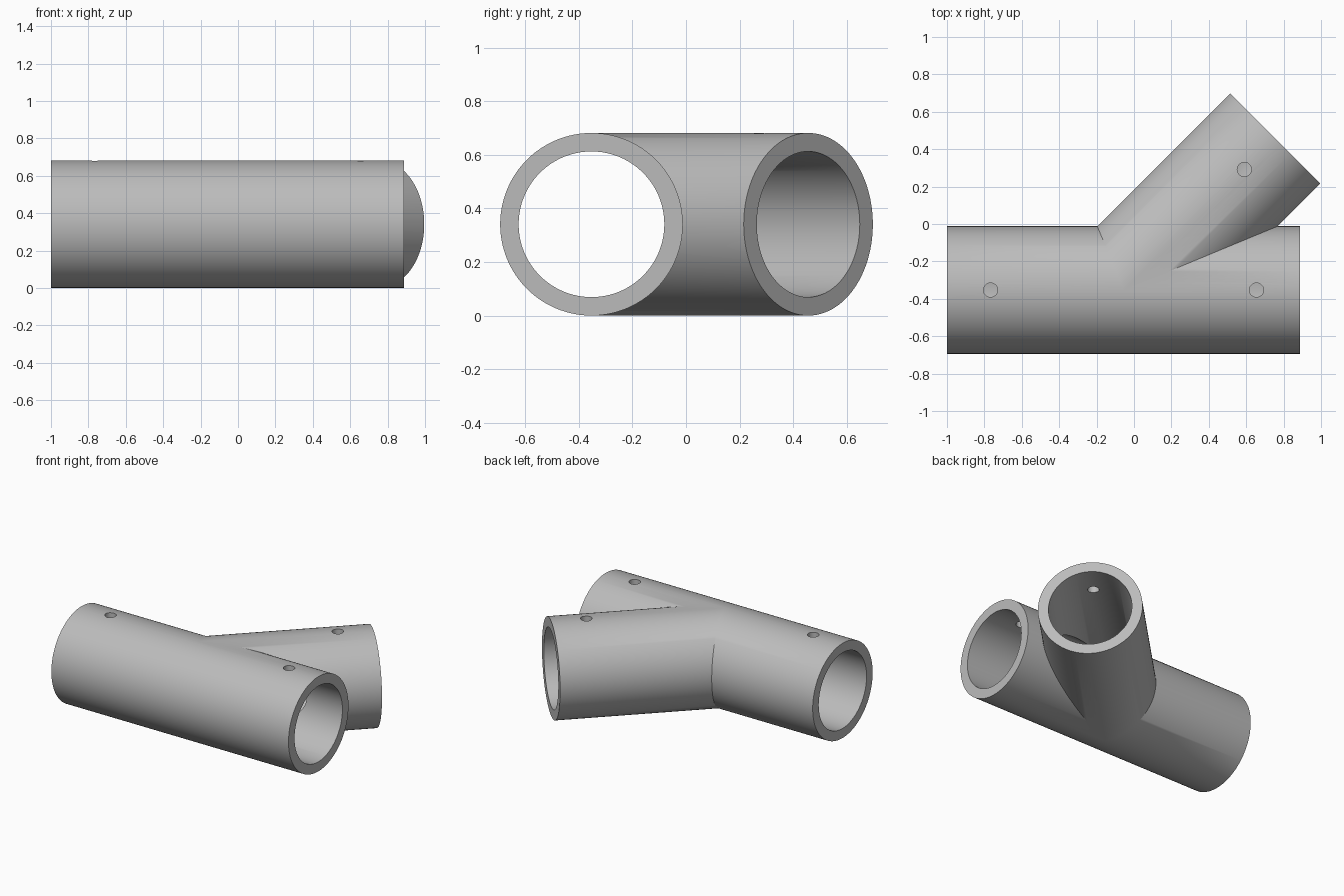
import bpy
import math
from mathutils import Vector

if "Cube" in bpy.data.objects:
    bpy.data.objects.remove(bpy.data.objects["Cube"], do_unlink=True)

OUTER, BORE, HOLE = 0.341, 0.272, 0.038
Y, Z = -0.353, OUTER
LEFT, RIGHT = -1.0, 0.888
JOINT = Vector((-0.055, Y, Z))
ALONG = Vector((1, 1, 0)).normalized()
BRANCH_LEN = 1.145
INSET = 0.233

grey = bpy.data.materials.new("grey")
grey.use_nodes = True
COLOUR = (0.5, 0.5, 0.5, 1)
grey.diffuse_color = COLOUR
grey.node_tree.nodes["Principled BSDF"].inputs["Base Color"].default_value = COLOUR


def rod(name, start, end, radius, sides=128):
    """Solid cylinder between two points."""
    axis = end - start
    bpy.ops.mesh.primitive_cylinder_add(vertices=sides, radius=radius, depth=axis.length,
                                        location=(start + end) / 2)
    ob = bpy.context.object
    ob.name = name
    ob.rotation_euler = (0, math.pi / 2, math.atan2(axis.y, axis.x)) if abs(axis.z) < 0.001 else (0, 0, 0)
    ob.data.materials.append(grey)
    return ob


def combine(target, tool, operation):
    """Apply a boolean and discard the tool."""
    mod = target.modifiers.new("combine", "BOOLEAN")
    mod.operation, mod.solver, mod.object = operation, "EXACT", tool
    bpy.context.view_layer.objects.active = target
    bpy.ops.object.modifier_apply(modifier=mod.name)
    bpy.data.objects.remove(tool, do_unlink=True)


# Outer body: straight run with a branch at 45 degrees
fitting = rod("pipe_fitting", Vector((LEFT, Y, Z)), Vector((RIGHT, Y, Z)), OUTER)
combine(fitting, rod("branch", JOINT, JOINT + ALONG * BRANCH_LEN, OUTER), "UNION")

# Connected bores
combine(fitting, rod("run_bore", Vector((LEFT - 0.1, Y, Z)), Vector((RIGHT + 0.1, Y, Z)), BORE), "DIFFERENCE")
combine(fitting, rod("branch_bore", JOINT, JOINT + ALONG * (BRANCH_LEN + 0.1), BORE), "DIFFERENCE")

# Screw holes through the top wall near each open end
for spot in (Vector((LEFT + INSET, Y, Z)), Vector((RIGHT - INSET, Y, Z)),
             JOINT + ALONG * (BRANCH_LEN - INSET)):
    combine(fitting, rod("screw_hole", spot, spot + Vector((0, 0, 0.5)), HOLE, 32), "DIFFERENCE")

# Smooth curved walls, sharp rims
bpy.ops.object.select_all(action="DESELECT")
fitting.select_set(True)
bpy.context.view_layer.objects.active = fitting
bpy.ops.object.shade_smooth_by_angle(angle=math.radians(30))
